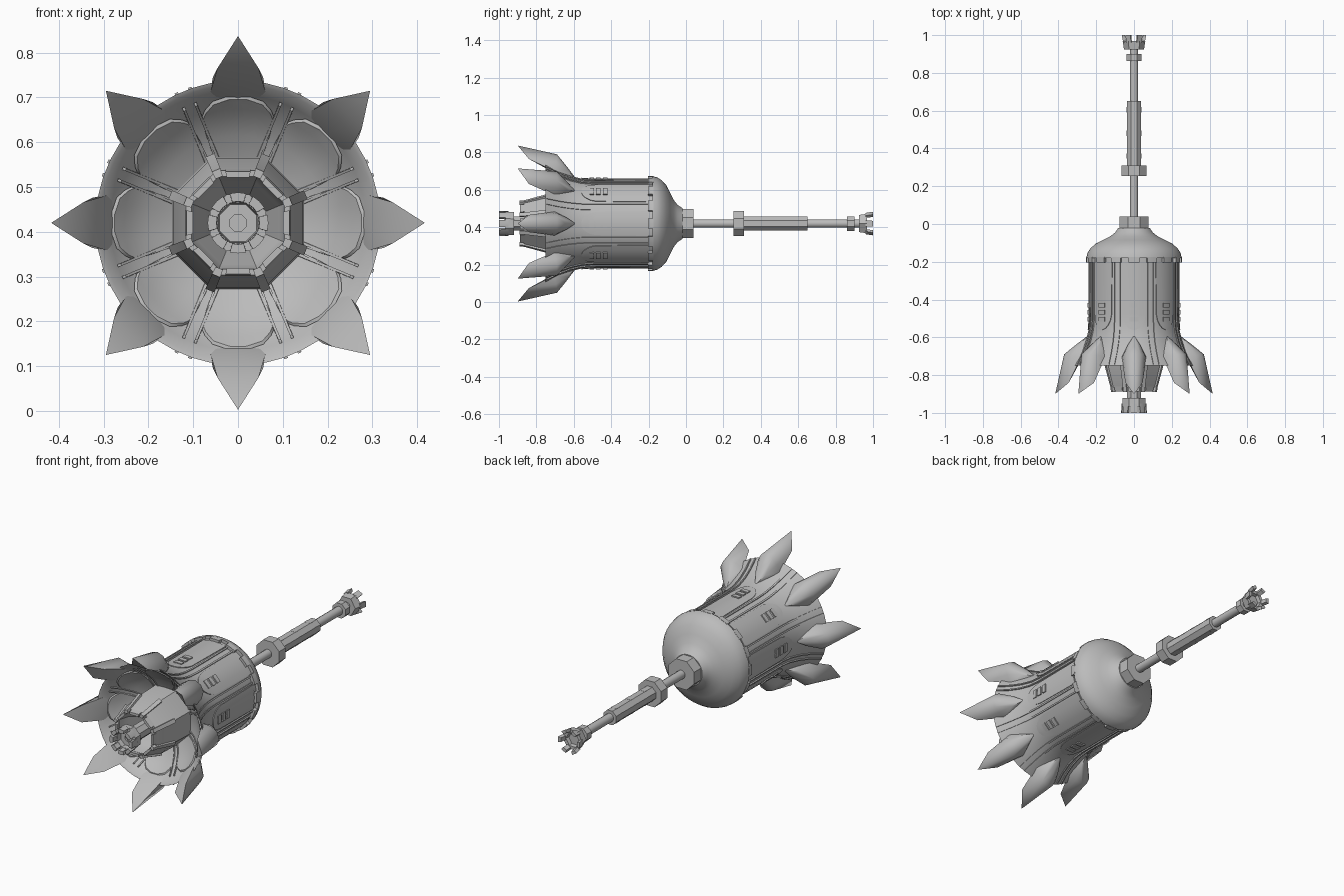
import bpy, bmesh, math
from mathutils import Vector

if "Cube" in bpy.data.objects:
    bpy.data.objects.remove(bpy.data.objects["Cube"])

CZ = 0.42                      # height of the long axis
STEP = math.pi / 4
grey = bpy.data.materials.new("plain grey")
grey.diffuse_color = (0.5, 0.5, 0.5, 1)
grey.use_nodes = True
grey.node_tree.nodes["Principled BSDF"].inputs["Base Color"].default_value = grey.diffuse_color


def polar(y, r, a):
    """Point at distance r from the long axis; angle 0 is straight up."""
    return Vector((r * math.sin(a), y, CZ + r * math.cos(a)))


def finish(name, bm, angle=35):
    bmesh.ops.recalc_face_normals(bm, faces=bm.faces)
    me = bpy.data.meshes.new(name)
    bm.to_mesh(me)
    bm.free()
    me.materials.append(grey)
    me.shade_smooth()
    me.set_sharp_from_angle(angle=math.radians(angle))
    ob = bpy.data.objects.new(name, me)
    bpy.context.collection.objects.link(ob)
    return ob


def loft(bm, rings, closed=False):
    loops = [[bm.verts.new(p) for p in ring] for ring in rings]
    n = len(loops[0])
    pairs = list(zip(loops, loops[1:])) + ([(loops[-1], loops[0])] if closed else [])
    for a, b in pairs:
        for i in range(n):
            j = (i + 1) % n
            bm.faces.new((a[i], a[j], b[j], b[i]))
    if not closed:
        bm.faces.new(loops[0])
        bm.faces.new(loops[-1])


def lathe(name, profile, sides, closed=False, angle=35):
    """Turn (y, r) points round the long axis, flats facing up."""
    bm = bmesh.new()
    loft(bm, [[polar(y, r, (i + 0.5) * math.tau / sides) for i in range(sides)]
              for y, r in profile], closed)
    return finish(name, bm, angle)


def plates(name, rows, thick, count=8, phase=0.0, offset=0.0, cols=4):
    """Curved plates repeated round the axis; rows are (y, r, half width)."""
    bm = bmesh.new()
    for k in range(count):
        a0 = phase + k * math.tau / count
        rings = []
        for y, r, w in rows:
            us = [(offset + w * (2 * i / cols - 1)) / r for i in range(cols + 1)]
            rings.append([polar(y, r - 0.004, a0 + u) for u in us] +
                         [polar(y, r + thick, a0 + u) for u in reversed(us)])
        loft(bm, rings)
    return finish(name, bm)


# Flared bell body, outer skin then inner bowl
outer = [(-0.17, 0.236), (-0.5, 0.236), (-0.56, 0.241), (-0.62, 0.256),
         (-0.68, 0.28), (-0.75, 0.318)]
inner = [(-0.745, 0.308), (-0.71, 0.285), (-0.67, 0.25), (-0.63, 0.2), (-0.6, 0.13)]
lathe("bell_body", outer + inner + [(-0.6, 0.02), (-0.17, 0.02)], 48, closed=True)

# Rear dome with neck and battlement edge
lathe("rear_dome", [(-0.18, 0.235), (-0.18, 0.253), (-0.155, 0.248), (-0.13, 0.232),
                    (-0.105, 0.205), (-0.085, 0.165), (-0.065, 0.125), (-0.045, 0.1),
                    (-0.02, 0.083)], 48, angle=50)
lathe("neck", [(-0.04, 0.083), (0.04, 0.083)], 8)
plates("dome_teeth", [(-0.203, 0.236, 0.026), (-0.175, 0.236, 0.026)], 0.017, 16)


# Long rounded panels, each with three small windows
def skin(y):
    for (ya, ra), (yb, rb) in zip(outer, outer[1:]):
        if yb <= y <= ya:
            return ra + (rb - ra) * (y - ya) / (yb - ya)
    return outer[-1][1]


tongue = [(-0.2, 0.066), (-0.48, 0.062), (-0.51, 0.056), (-0.535, 0.044),
          (-0.552, 0.028), (-0.56, 0.008)]
plates("body_panels", [(y, skin(y), w) for y, w in tongue], 0.004)
for i in range(3):
    y = -0.505 + i * 0.037
    plates(f"panel_window_{i}", [(y - 0.012, 0.239, 0.022), (y + 0.012, 0.239, 0.022)], 0.007)

# Paired ribs outside and inside the bell
for side in (-1, 1):
    tag = "left" if side < 0 else "right"
    plates(f"outer_rib_{tag}", [(y, skin(y), 0.004) for y in
                                (-0.2, -0.5, -0.56, -0.62, -0.68, -0.745)],
           0.006, phase=STEP / 2, offset=side * 0.016, cols=1)
    plates(f"inner_rib_{tag}", [(y - 0.008, r - 0.004, 0.003) for y, r in inner[1:]],
           0.004, phase=STEP / 2, offset=side * 0.014, cols=1)

# Scalloped lobes lining the bowl
lobe = [(-0.714, 0.28, 0.02), (-0.706, 0.273, 0.056), (-0.69, 0.258, 0.074),
        (-0.674, 0.244, 0.082), (-0.637, 0.2, 0.07), (-0.609, 0.14, 0.05)]
plates("bowl_lobes", lobe, 0.004)

# Eight pointed ridge petals around the rim
bm = bmesh.new()
half = [(0.0, -0.59, 0.243), (0.0, -0.69, 0.37), (0.0, -0.645, 0.315), (0.0, -0.9, 0.417),
        (0.035, -0.69, 0.358), (0.056, -0.695, 0.325), (0.065, -0.705, 0.28),
        (0.046, -0.84, 0.345), (0.03, -0.635, 0.285), (0.0, -0.73, 0.285)]
for k in range(8):
    a = k * STEP
    right, up = Vector((math.cos(a), 0, -math.sin(a))), Vector((math.sin(a), 0, math.cos(a)))
    vs = []
    for x, y, r in half:
        for s in ((-1, 1) if x else (1,)):
            vs.append(bm.verts.new(Vector((0, y, CZ)) + right * (s * x) + up * r))
    res = bmesh.ops.convex_hull(bm, input=vs)
    spare = [g for g in res["geom_interior"] if isinstance(g, bmesh.types.BMVert)]
    bmesh.ops.delete(bm, geom=spare, context='VERTS')
finish("petals", bm, 40)

# Eight-sided hollow muzzle with clamps on its corners
lathe("muzzle", [(-0.59, 0.16), (-0.75, 0.156), (-0.865, 0.126), (-0.865, 0.112),
                 (-0.8, 0.1), (-0.74, 0.06), (-0.59, 0.05)], 8, closed=True)
plates("muzzle_clamps", [(-0.89, 0.114, 0.009), (-0.865, 0.117, 0.009), (-0.75, 0.15, 0.01)],
       0.014, phase=STEP / 2, cols=1)
plates("muzzle_teeth", [(-0.888, 0.108, 0.026), (-0.86, 0.112, 0.026)], 0.01, cols=1)

# Front hub with a toothed crown
lathe("front_stem", [(-0.6, 0.04), (-0.93, 0.04)], 8)
lathe("front_crown", [(-0.92, 0.02), (-0.92, 0.066), (-0.965, 0.068), (-0.965, 0.048),
                      (-0.94, 0.045), (-0.94, 0.02)], 8, closed=True)
plates("front_crown_teeth", [(-1.0, 0.052, 0.014), (-0.95, 0.05, 0.014)], 0.016, cols=2)

# Rear shaft, collar, sleeve and ring
lathe("shaft", [(0.03, 0.023), (0.95, 0.023)], 12)
lathe("collar", [(0.255, 0.073), (0.31, 0.073)], 8)
lathe("sleeve", [(0.31, 0.041), (0.65, 0.041)], 8)
lathe("shaft_ring", [(0.862, 0.042), (0.9, 0.042)], 8)
for i, y in enumerate((0.36, 0.48, 0.605)):
    plates(f"sleeve_window_{i}", [(y - 0.014, 0.039, 0.016), (y + 0.014, 0.039, 0.016)],
           0.003, 4, cols=1)

# Rear crown with flared teeth
lathe("rear_crown", [(0.925, 0.02), (0.925, 0.053), (0.968, 0.06), (0.968, 0.04),
                     (0.95, 0.035), (0.95, 0.02)], 6, closed=True)
plates("rear_crown_teeth", [(0.96, 0.046, 0.012), (1.0, 0.053, 0.012)], 0.013, 6,
       phase=math.pi / 6, cols=1)
